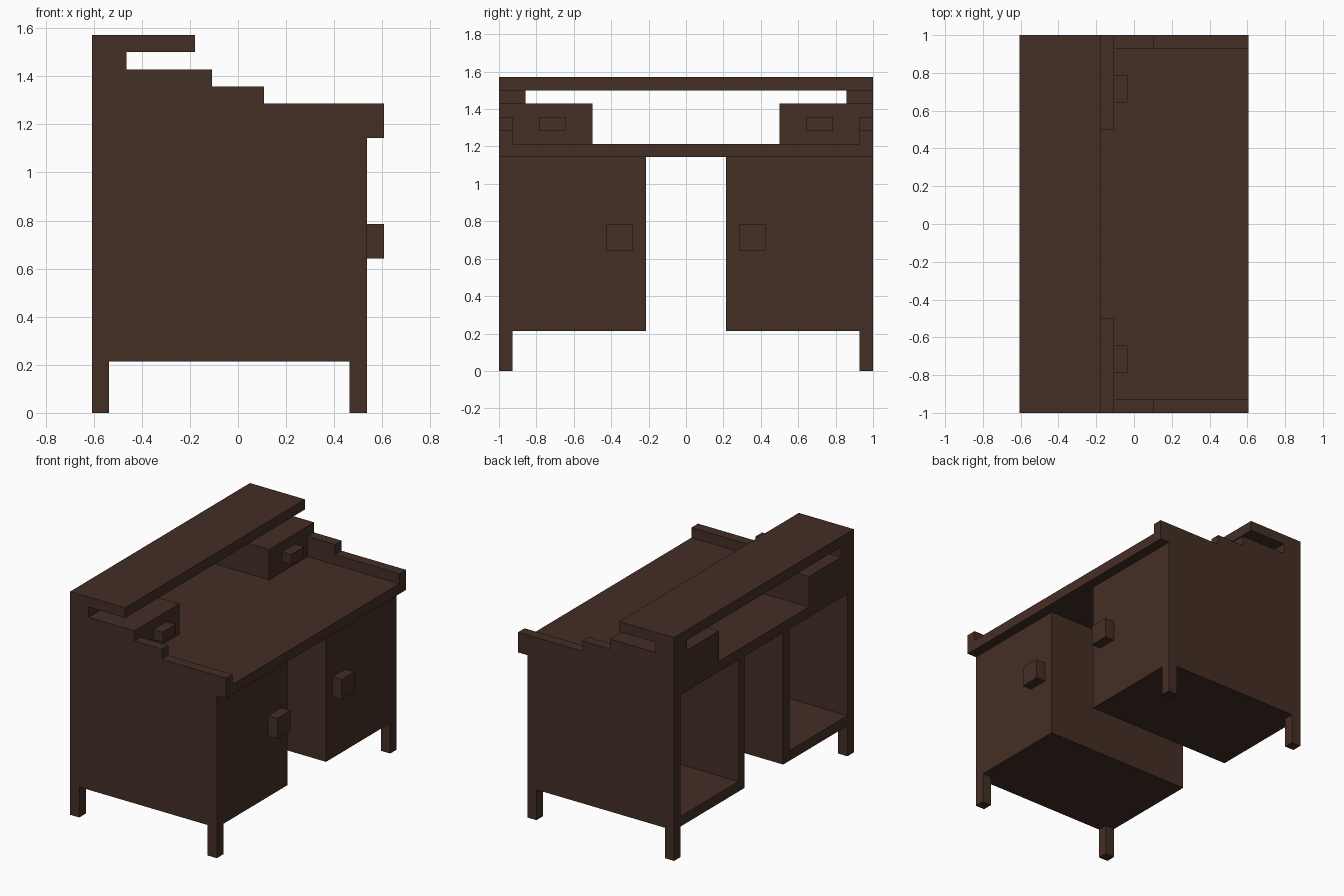
import bpy, bmesh
from mathutils import Vector

if "Cube" in bpy.data.objects:
    bpy.data.objects.remove(bpy.data.objects["Cube"])

U = 1 / 14          # one block of the model's grid
X0 = 8.5            # blocks from back edge to x = 0

wood = bpy.data.materials.new("dark_wood")
wood.diffuse_color = (0.0578, 0.0273, 0.0185, 1)
wood.use_nodes = True
wood.node_tree.nodes["Principled BSDF"].inputs["Base Color"].default_value = wood.diffuse_color


def prism(name, profile, axis, a, b):
    """Extrude a flat profile (in blocks) along x or y from a to b."""
    bm = bmesh.new()

    def place(p, t):
        x, y, z = (t, p[0], p[1]) if axis == 'x' else (p[0], t, p[1])
        return Vector((x - X0, y, z)) * U

    face = bm.faces.new([bm.verts.new(place(p, a)) for p in profile])
    ext = bmesh.ops.extrude_face_region(bm, geom=[face], use_keep_orig=True)
    moved = [g for g in ext["geom"] if isinstance(g, bmesh.types.BMVert)]
    step = Vector((b - a, 0, 0)) if axis == 'x' else Vector((0, b - a, 0))
    bmesh.ops.translate(bm, verts=moved, vec=step * U)
    bmesh.ops.recalc_face_normals(bm, faces=bm.faces)
    mesh = bpy.data.meshes.new(name)
    bm.to_mesh(mesh)
    bm.free()
    mesh.materials.append(wood)
    ob = bpy.data.objects.new(name, mesh)
    bpy.context.collection.objects.link(ob)
    return ob


def box(name, x, y, z):
    return prism(name, [(y[0], z[0]), (y[1], z[0]), (y[1], z[1]), (y[0], z[1])], 'x', *x)


def mirrored(ob):
    m = ob.modifiers.new("mirror", 'MIRROR')
    m.use_axis = (False, True, False)
    m.use_mirror_merge = False


# Desk top and raised back shelf
box("desk_top", (0, 17), (-14, 14), (16, 17))
box("upper_shelf", (0, 6), (-14, 14), (21, 22))

# Cabinets: U-shaped carcass open at the back, closed by a door
carcass = [(3, 16), (3, 3), (14, 3), (14, 16), (13, 16), (13, 4), (4, 4), (4, 16)]
mirrored(prism("cabinet_carcass", carcass, 'x', 0, 15))
mirrored(box("cabinet_door", (15, 16), (3, 14), (3, 16)))
mirrored(box("door_knob", (16, 17), (4, 6), (9, 11)))

# Legs
mirrored(box("back_leg", (0, 1), (13, 14), (0, 3)))
mirrored(box("front_leg", (15, 16), (13, 14), (0, 3)))

# Small drawers on the desk top, with knobs and shelf supports
mirrored(box("small_drawer", (0, 7), (7, 14), (17, 20)))
mirrored(box("drawer_knob", (7, 8), (9, 11), (18, 19)))
mirrored(box("shelf_support", (0, 2), (12, 14), (20, 21)))

# Stepped side rails
rail = [(7, 17), (17, 17), (17, 18), (10, 18), (10, 19), (7, 19)]
mirrored(prism("side_rail", rail, 'y', 13, 14))
